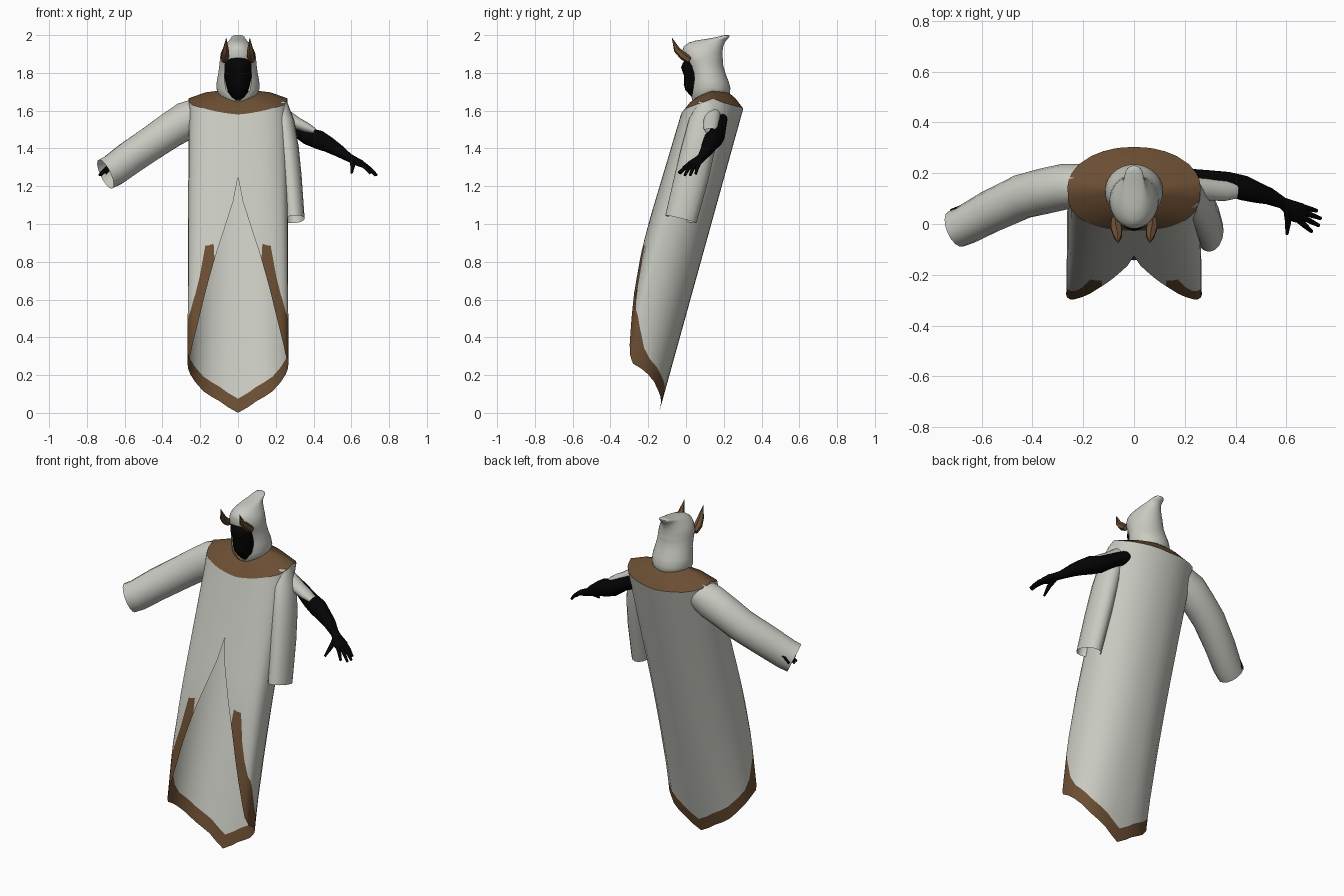
import bpy, bmesh, math
from mathutils import Vector

if "Cube" in bpy.data.objects:
    bpy.data.objects.remove(bpy.data.objects["Cube"])


def material(name, rgb):
    m = bpy.data.materials.new(name)
    m.diffuse_color = (*rgb, 1)
    m.use_nodes = True
    m.node_tree.nodes["Principled BSDF"].inputs["Base Color"].default_value = m.diffuse_color
    return m


CLOTH = material("pale cloth", (0.585, 0.59, 0.535))
BROWN = material("brown trim", (0.147, 0.076, 0.033))
BLACK = material("black skin", (0.0012, 0.0012, 0.0012))


def interp(pairs, t):
    """Piecewise linear lookup in ascending (t, value) pairs."""
    if t <= pairs[0][0]:
        return pairs[0][1]
    for (a, va), (b, vb) in zip(pairs, pairs[1:]):
        if t <= b:
            return va + (vb - va) * (t - a) / (b - a)
    return pairs[-1][1]


def finish(bm, name, mats, angle=45):
    bmesh.ops.remove_doubles(bm, verts=bm.verts, dist=0.0004)
    bmesh.ops.recalc_face_normals(bm, faces=bm.faces)
    me = bpy.data.meshes.new(name)
    bm.to_mesh(me)
    bm.free()
    for m in mats:
        me.materials.append(m)
    ob = bpy.data.objects.new(name, me)
    bpy.context.collection.objects.link(ob)
    bpy.ops.object.select_all(action='DESELECT')
    ob.select_set(True)
    bpy.context.view_layer.objects.active = ob
    bpy.ops.object.shade_smooth_by_angle(angle=math.radians(angle))
    return ob


def loft(bm, rings, closed=True, mat=lambda i, j: 0):
    """Skin a list of equal-length point rings with quads."""
    vs = [[bm.verts.new(p) for p in r] for r in rings]
    n = len(vs[0])
    for i in range(len(vs) - 1):
        for j in range(n if closed else n - 1):
            k = (j + 1) % n
            f = bm.faces.new((vs[i][j], vs[i][k], vs[i + 1][k], vs[i + 1][j]))
            f.material_index = mat(i, j)
    return vs


def tube(bm, path, radii, segs=12, up=(0, 0, 1), caps=False):
    """Sweep ellipses (half-height along up, half-width) along a path."""
    pts = [Vector(p) for p in path]
    rings = []
    for i, p in enumerate(pts):
        d = (pts[min(i + 1, len(pts) - 1)] - pts[max(i - 1, 0)]).normalized()
        s = d.cross(Vector(up)).normalized()
        u = s.cross(d)
        r = radii[i]
        ru, rs = r if isinstance(r, tuple) else (r, r)
        angs = [2 * math.pi * k / segs for k in range(segs)]
        rings.append([p + u * ru * math.cos(a) + s * rs * math.sin(a) for a in angs])
    vs = loft(bm, rings)
    if caps:
        bm.faces.new(vs[0])
        bm.faces.new(vs[-1])


# --- robe: leaning tube, pointed hem at the back, slit opening at the front
FRONT = [(0, -.305), (.35, -.318), (.6, -.291), (.85, -.24), (1.0, -.2), (1.3, -.11), (1.62, -.015)]
HEM = [(0, 0), (17, .06), (40, .115), (56, .165), (75, .22), (90, .26), (113, .31),
       (133, .46), (151, .685), (160, .81), (169, .94), (175, 1.05), (178, 1.12), (180, 1.25)]
TOP = [(0, 1.61), (45, 1.625), (75, 1.645), (90, 1.665), (101, 1.645), (120, 1.628), (141, 1.615),
       (169, 1.59), (180, 1.58)]
TRIM = [(0, .075), (75, .08), (85, .14), (90, .20), (101, .23), (113, .23), (127, .21), (137, .21),
        (147, .25), (159, .10), (160, .012)]
HALF = [0, 9, 17, 28, 40, 56, 70, 80, 90, 101, 113, 120, 127, 137, 147, 153, 159, 160, 164, 169, 175, 178, 180]
ANGLES = HALF + [-a for a in HALF[-2:0:-1]]      # 0 = back, 180 = front


def robe_point(deg, z):
    a = math.radians(abs(deg))
    back = .303 - (1.61 - z) * .277
    front = interp(FRONT, z)
    mid = back + (front - back) * interp([(.25, .86), (.5, .78), (1.6, .52)], z)
    e = .7 if abs(deg) > 90 else interp([(.3, .85), (1.6, 1.0)], z)
    x = interp([(0, .268), (1.6, .262)], z) * abs(math.sin(a)) ** e
    c = abs(math.cos(a)) ** e
    y = mid + ((front if abs(deg) > 90 else back) - mid) * c
    return Vector((math.copysign(x, -deg), y, z))


ROWS = 14
rings = []
for i in range(ROWS + 1):
    ring = []
    for d in ANGLES:
        hem, top = interp(HEM, abs(d)), interp(TOP, abs(d))
        edge = hem + interp(TRIM, abs(d))
        z = hem if i == ROWS else top + (edge - top) * i / (ROWS - 1)
        ring.append(robe_point(d, z))
    rings.append(ring)


def trim_mat(i, j):
    a, b = abs(ANGLES[j]), abs(ANGLES[(j + 1) % len(ANGLES)])
    return 1 if i == ROWS - 1 and max(a, b) <= 160 else 0


bm = bmesh.new()
loft(bm, rings, mat=trim_mat)
finish(bm, "robe", [CLOTH, BROWN], 35)

# --- collar: sloping yoke from the robe's top edge to the neck
NECK_Z = [(0, 1.70), (90, 1.708), (180, 1.655)]
bm = bmesh.new()
outer = rings[0]
neck = [Vector((-.085 * math.sin(math.radians(d)), .135 + .085 * math.cos(math.radians(d)),
                interp(NECK_Z, abs(d)))) for d in ANGLES]
middle = [o.lerp(n, .5) + Vector((0, 0, .010)) for o, n in zip(outer, neck)]
loft(bm, [outer, middle, neck])
finish(bm, "collar", [BROWN])

# --- hood: z, front y, back y, half width, half angle of the opening, front droop
HOOD = [(1.675, .035, .222, .09, .02, .025), (1.69, .025, .232, .105, .30, .02),
        (1.72, .02, .235, .115, .58, .01), (1.76, .02, .224, .112, .70, 0),
        (1.80, .018, .208, .104, .76, 0), (1.84, .002, .197, .099, .80, 0),
        (1.862, -.010, .195, .097, .74, 0), (1.874, -.016, .195, .096, .45, 0),
        (1.880, -.018, .194, .095, 0, 0), (1.90, -.019, .194, .092, 0, 0),
        (1.92, -.018, .194, .085, 0, 0), (1.94, -.012, .197, .073, 0, 0), (1.96, .015, .205, .057, 0, 0),
        (1.972, .055, .213, .047, 0, 0), (1.98, .11, .222, .040, 0, 0), (1.99, .165, .229, .035, 0, 0),
        (1.997, .19, .23, .026, 0, 0), (2.0, .208, .222, .01, 0, 0)]
bm = bmesh.new()
hood_rings = []
for z, yf, yb, rx, o, droop in HOOD:
    ring = []
    for k in range(33):
        a = o + (2 * math.pi - 2 * o) * k / 32
        ring.append((rx * math.sin(a), (yf + yb) / 2 - (yb - yf) / 2 * math.cos(a),
                     z - droop * max(0, math.cos(a))))
    hood_rings.append(ring)
tip = loft(bm, hood_rings, closed=False)[-1]
bm.faces.new(tip[:-1])
finish(bm, "hood", [CLOTH], 60)

# --- shadowed head: z, half width, front y
HEAD = [(1.66, .03, .045), (1.685, .045, .018), (1.71, .056, -.004), (1.74, .064, -.012),
        (1.785, .073, -.010), (1.81, .077, -.020), (1.83, .079, -.026), (1.85, .080, -.018),
        (1.872, .078, -.006), (1.885, .06, .02)]
bm = bmesh.new()
head = []
for z, rx, yf in HEAD:
    angs = [2 * math.pi * k / 24 for k in range(24)]
    head.append([(rx * math.sin(a), .09 - (.09 - yf if math.cos(a) > 0 else .07) * math.cos(a), z)
                 for a in angs])
ends = loft(bm, head)
bm.faces.new(ends[0])
bm.faces.new(ends[-1])
finish(bm, "head", [BLACK])

# --- brow horns: leaf-shaped spikes pointing forward and up
for side, label in ((1, "right"), (-1, "left")):
    bm = bmesh.new()
    tube(bm, [(side * .074, .02, 1.866), (side * .070, -.015, 1.890),
              (side * .064, -.048, 1.922), (side * .062, -.074, 1.985)],
         [(.018, .016), (.022, .024), (.017, .018), .001], 6, caps=True)
    finish(bm, label + "_horn", [BROWN], 30)

# --- arms: muscled forearm, palm and fingers, same on both sides
ARM = [(.20, .18, 1.56), (.29, .175, 1.515), (.37, .16, 1.465), (.43, .142, 1.445), (.48, .125, 1.42),
       (.53, .11, 1.39), (.585, .083, 1.353), (.61, .068, 1.34), (.645, .045, 1.322), (.668, .034, 1.308)]
ARM_R = [.04, .038, .046, .05, .042, .034, .023, (.02, .03), (.018, .042), (.012, .036)]
TIPS = [(.70, -.03, 1.268), (.728, -.006, 1.258), (.735, .022, 1.258), (.72, .052, 1.265)]
for side, label in ((1, "right"), (-1, "left")):
    flip = lambda p: (side * p[0], p[1], p[2])
    bm = bmesh.new()
    tube(bm, [flip(p) for p in ARM], ARM_R, 14, caps=True)
    for k, t in enumerate(TIPS):
        root = Vector((.652 + .005 * k, .012 + .018 * k, 1.315))
        mid = root.lerp(Vector(t), .5) + Vector((0, 0, .006))
        tube(bm, [flip(p) for p in (root, mid, t)], [.012, .0105, .007], 8, caps=True)
    tube(bm, [flip(p) for p in ((.605, .05, 1.335), (.607, .005, 1.305), (.602, -.04, 1.27))],
         [.016, .012, .006], 8, up=(1, 0, 0), caps=True)
    finish(bm, label + "_arm", [BLACK], 60)

# --- short under-sleeve on the bare arm
bm = bmesh.new()
tube(bm, [(.22, .14, 1.59), (.31, .134, 1.534), (.36, .130, 1.512), (.405, .128, 1.492)],
     [(.04, .045), (.032, .043), (.027, .04), (.016, .028)], 14)
finish(bm, "under_sleeve", [CLOTH])

# --- worn sleeve on the left arm
bm = bmesh.new()
tube(bm, [(-.20, .15, 1.585), (-.27, .148, 1.55), (-.36, .128, 1.495), (-.44, .108, 1.44),
          (-.57, .047, 1.352), (-.66, -.002, 1.285), (-.702, -.020, 1.264)],
     [(.085, .085), (.100, .09), (.095, .09), (.092, .088), (.09, .083), (.087, .078), (.085, .075)], 16)
finish(bm, "left_sleeve", [CLOTH])

# --- empty sleeve hanging on the right side
bm = bmesh.new()
tube(bm, [(.225, .12, 1.635), (.242, .095, 1.54), (.262, .065, 1.40), (.278, .03, 1.25), (.297, -.027, 1.025)],
     [(.055, .038), (.08, .056), (.088, .06), (.09, .059), (.085, .056)], 16, up=(0, 1, 0))
finish(bm, "right_sleeve", [CLOTH])
